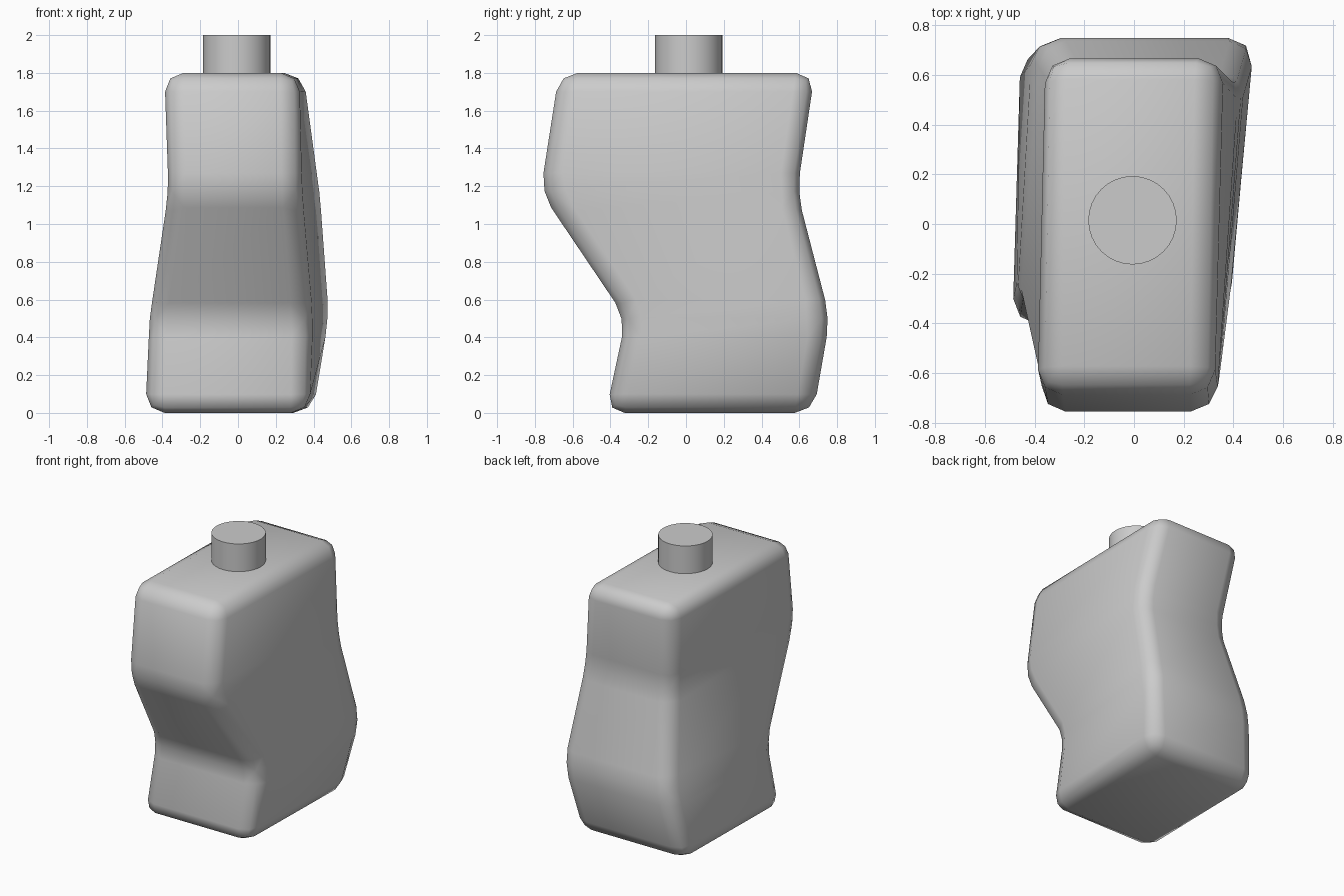
import bpy
import bmesh
import math

if "Cube" in bpy.data.objects:
    bpy.data.objects.remove(bpy.data.objects["Cube"])


def smooth(obj, degrees):
    bpy.ops.object.select_all(action='DESELECT')
    obj.select_set(True)
    bpy.context.view_layer.objects.active = obj
    bpy.ops.object.shade_smooth_by_angle(angle=math.radians(degrees))


# Body levels: z, front y, back y, then x of front-left, front-right, back-right, back-left
levels = [
    (0.00, -0.425, 0.675, -0.49, 0.38, 0.395, -0.475),
    (0.50, -0.318, 0.762, -0.478, 0.385, 0.492, -0.39),
    (1.17, -0.770, 0.588, -0.375, 0.33, 0.44, -0.29),
    (1.80, -0.672, 0.682, -0.39, 0.325, 0.345, -0.37),
]

# Skewed body, lofted through the four levels
bm = bmesh.new()
rings = []
for z, front, back, fl, fr, br, bl in levels:
    corners = ((fl, front), (fr, front), (br, back), (bl, back))
    rings.append([bm.verts.new((x, y, z)) for x, y in corners])
bm.faces.new(rings[0][::-1])
bm.faces.new(rings[-1])
for low, high in zip(rings, rings[1:]):
    for i in range(4):
        j = (i + 1) % 4
        bm.faces.new((low[i], low[j], high[j], high[i]))
mesh = bpy.data.meshes.new("body")
bm.to_mesh(mesh)
bm.free()
body = bpy.data.objects.new("body", mesh)
bpy.context.collection.objects.link(body)

# Soft two-step rounding on every edge
bevel = body.modifiers.new("rounding", 'BEVEL')
bevel.limit_method = 'NONE'
bevel.width = 0.1
bevel.segments = 2
bpy.context.view_layer.objects.active = body
body.select_set(True)
bpy.ops.object.modifier_apply(modifier=bevel.name)
smooth(body, 60)

# Round cap on top
bpy.ops.mesh.primitive_cylinder_add(vertices=32, radius=0.178, depth=0.25,
                                    location=(-0.006, 0.015, 1.875))
cap = bpy.context.object
cap.name = "cap"
smooth(cap, 30)
